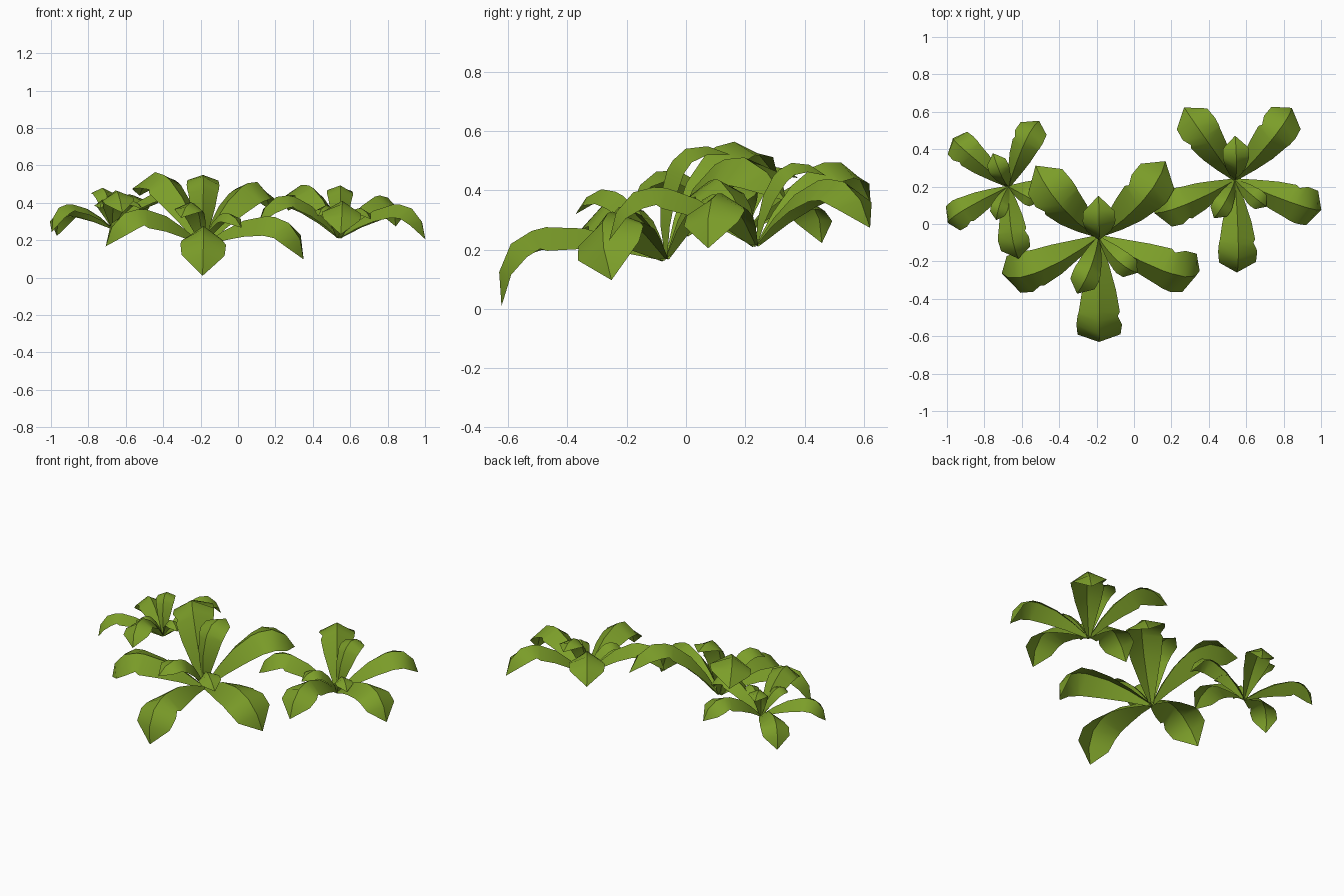
import bpy
import bmesh
from math import radians, sin
from mathutils import Matrix, Vector

cube = bpy.data.objects.get("Cube")
if cube:
    bpy.data.objects.remove(cube, do_unlink=True)

leaf_green = bpy.data.materials.new("leaf_green")
leaf_green.use_nodes = True
leaf_green.diffuse_color = (0.2, 0.34, 0.022, 1)
shader = leaf_green.node_tree.nodes["Principled BSDF"]
shader.inputs["Base Color"].default_value = leaf_green.diffuse_color
shader.inputs["Roughness"].default_value = 0.9

# Arching leaf profile: outward distance, height, half width, fold slope
PROFILE = [(0, 0, 0.012, 0.7), (0.11, 0.1, 0.055, 0.75),
           (0.226, 0.18, 0.09, 0.75), (0.35, 0.225, 0.11, 0.7),
           (0.4, 0.228, 0.116, 0.65), (0.48, 0.208, 0.122, 0.55),
           (0.547, 0.13, 0.115, 0.35), (0.575, 0.018, 0, 0)]
NOTCH_ROW = 4


def add_leaf(name, base, azimuth, size, pitch, roll, notched):
    """Ridge-folded leaf that rises from the base and droops at the tip."""
    bm = bmesh.new()
    spine = [Vector((r, 0, z)) for r, z, w, fold in PROFILE]
    rows = []
    for i, (r, z, w, fold) in enumerate(PROFILE):
        ahead = spine[min(i + 1, len(spine) - 1)]
        behind = spine[max(i - 1, 0)]
        along = (ahead - behind).normalized()
        normal = Vector((-along.z, 0, along.x))
        middle = bm.verts.new(spine[i])
        if w == 0:
            rows.append((middle, middle, middle))
            continue
        sides = []
        for side in (1, -1):
            reach = w
            if notched and side == 1 and i == NOTCH_ROW:
                reach = w * 0.85
            offset = Vector((0, side * reach, 0)) - normal * reach * fold
            sides.append(bm.verts.new(spine[i] + offset))
        rows.append((sides[0], middle, sides[1]))

    # Two strips of faces, left and right of a crisp midrib
    for inner, outer in zip(rows, rows[1:]):
        for k in range(2):
            corners = [inner[k + 1], outer[k + 1], outer[k], inner[k]]
            face = bm.faces.new(list(dict.fromkeys(corners)))
            face.smooth = True
        bm.edges.get((inner[1], outer[1])).smooth = False

    bm.normal_update()
    turn = Matrix.Rotation(radians(azimuth), 4, "Z")
    lift = Matrix.Rotation(-radians(pitch), 4, "Y")
    lean = Matrix.Rotation(radians(roll), 4, "X")
    grow = Matrix.Scale(size, 4)
    bm.transform(Matrix.Translation(base) @ turn @ lift @ lean @ grow)
    mesh = bpy.data.meshes.new(name)
    bm.to_mesh(mesh)
    bm.free()
    mesh.materials.append(leaf_green)
    leaf = bpy.data.objects.new(name, mesh)
    bpy.context.collection.objects.link(leaf)


LEAF_NAMES = ["front_leaf", "left_leaf", "back_left_leaf", "back_right_leaf",
              "right_leaf", "small_back_leaf", "small_right_leaf",
              "small_left_leaf"]

# Each plant: base point, lean angle and direction,
# then azimuth, size and pitch per leaf
PLANTS = {
    "large_plant": ((-0.19, -0.07, 0.17), 18, -85, [
        (-90, 1, -18), (-18, 1, -9), (49, 1, 18), (131, 1, 26),
        (200, 0.96, -2), (90, 0.72, 56), (249, 0.62, 23), (-42, 0.52, 17)]),
    "left_plant": ((0.54, 0.235, 0.215), 7, -60, [
        (-89, 0.86, 0), (-19, 0.85, -3), (52, 0.86, 5), (125, 0.86, 15),
        (202, 0.82, 7), (90, 0.58, 43), (241, 0.45, 24), (-40, 0.42, 22)]),
    "right_plant": ((-0.67, 0.2, 0.265), 8, 160, [
        (-82, 0.69, 10), (-8, 0.66, 8), (65, 0.68, 6), (139, 0.69, -8),
        (211, 0.66, -5), (115, 0.46, 40), (250, 0.38, 27), (-28, 0.36, 27)]),
}

for plant, (base, tilt, heading, leaves) in PLANTS.items():
    for part, (azimuth, size, pitch) in zip(LEAF_NAMES, leaves):
        roll = tilt * sin(radians(azimuth - heading))
        add_leaf(plant + "_" + part, base, azimuth, size, pitch, roll,
                 not part.startswith("small"))
